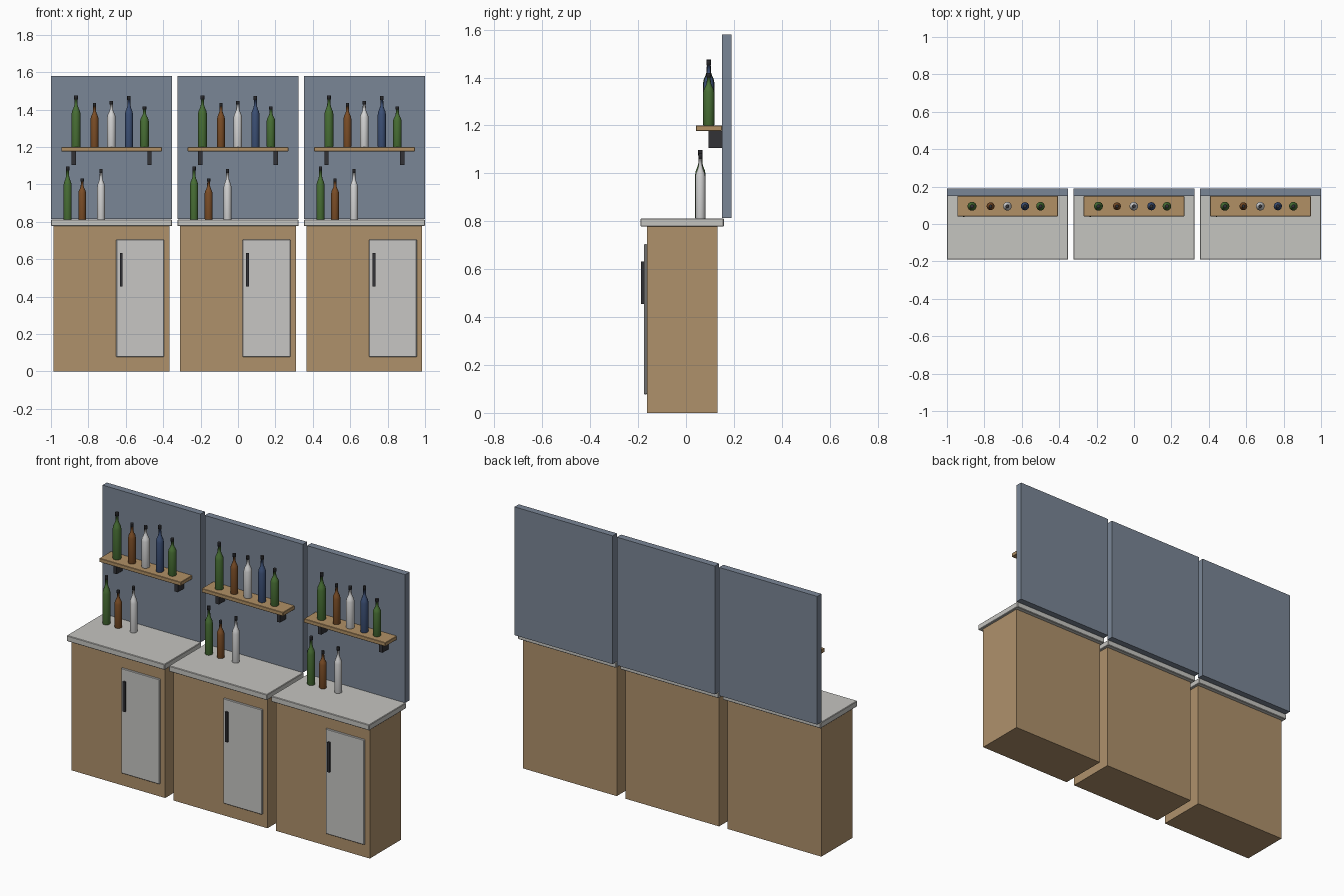
import bpy
import bmesh
import math

cube = bpy.data.objects.get("Cube")
if cube:
    bpy.data.objects.remove(cube, do_unlink=True)


def material(name, r, g, b):
    mat = bpy.data.materials.new(name)
    mat.use_nodes = True
    mat.diffuse_color = (r, g, b, 1)
    mat.node_tree.nodes["Principled BSDF"].inputs["Base Color"].default_value = (r, g, b, 1)
    return mat


wood = material("cabinet wood", 0.43, 0.285, 0.148)
shelf_wood = material("shelf wood", 0.44, 0.28, 0.13)
stone = material("pale stone", 0.56, 0.555, 0.53)
door_grey = material("door grey", 0.57, 0.565, 0.55)
slate = material("slate blue", 0.195, 0.238, 0.305)
dark = material("dark metal", 0.032, 0.032, 0.037)
green = material("green glass", 0.065, 0.16, 0.035)
brown = material("brown glass", 0.2, 0.075, 0.02)
clear = material("clear glass", 0.66, 0.66, 0.66)
blue = material("blue glass", 0.045, 0.08, 0.18)


def add_object(name, bm, mats):
    mesh = bpy.data.meshes.new(name)
    bm.to_mesh(mesh)
    bm.free()
    for mat in mats:
        mesh.materials.append(mat)
    obj = bpy.data.objects.new(name, mesh)
    bpy.context.collection.objects.link(obj)
    return obj


def box(name, xs, ys, zs, mat, bevel=0.0):
    """Box spanning the given ranges on each axis."""
    bm = bmesh.new()
    bmesh.ops.create_cube(bm, size=1)
    for v in bm.verts:
        for axis, (low, high) in enumerate((xs, ys, zs)):
            v.co[axis] = high if v.co[axis] > 0 else low
    obj = add_object(name, bm, [mat])
    if bevel:
        mod = obj.modifiers.new("soft edges", "BEVEL")
        mod.width = bevel
        mod.segments = 1
    return obj


# Bottle outline as (share of radius, share of height)
OUTLINE = [(0.94, 0), (1, 0.015), (1, 0.64), (0.86, 0.7), (0.55, 0.76),
           (0.38, 0.81), (0.34, 0.92), (0.42, 0.92), (0.42, 1)]
SIDES = 16


def bottle(name, x, y, z, radius, height, glass):
    bm = bmesh.new()
    rings = []
    for r, h in OUTLINE:
        ring = []
        for i in range(SIDES):
            a = math.tau * i / SIDES
            ring.append(bm.verts.new((x + radius * r * math.cos(a),
                                      y + radius * r * math.sin(a), z + height * h)))
        rings.append(ring)
    for level, (low, high) in enumerate(zip(rings, rings[1:])):
        for i in range(SIDES):
            j = (i + 1) % SIDES
            face = bm.faces.new((low[i], low[j], high[j], high[i]))
            face.smooth = True
            face.material_index = int(level >= 6)  # stopper
    bm.faces.new(rings[0][::-1])
    bm.faces.new(rings[-1]).material_index = 1
    for edge in bm.edges:
        if len(edge.link_faces) == 2 and edge.calc_face_angle() > 0.7:
            edge.smooth = False
    add_object(name, bm, [glass, dark])


# Bottles as (x, radius, height, glass)
SHELF_BOTTLES = [(-0.19, 0.024, 0.276, green), (-0.091, 0.021, 0.236, brown),
                 (-0.001, 0.023, 0.246, clear), (0.093, 0.022, 0.272, blue),
                 (0.176, 0.023, 0.218, green)]
COUNTER_BOTTLES = [(-0.235, 0.022, 0.285, green), (-0.157, 0.021, 0.22, brown),
                   (-0.056, 0.021, 0.27, clear)]

for side, cx in (("right", -0.676), ("middle", 0.0), ("left", 0.676)):
    def span(low, high):
        return cx + low, cx + high

    # Base unit
    box(side + "_cabinet", span(-0.311, 0.309), (-0.163, 0.132), (0, 0.778), wood)
    box(side + "_countertop", span(-0.324, 0.324), (-0.19, 0.158), (0.778, 0.812), stone, 0.003)
    box(side + "_door", span(0.025, 0.28), (-0.175, -0.163), (0.077, 0.705), door_grey, 0.003)
    box(side + "_handle", span(0.044, 0.059), (-0.187, -0.175), (0.455, 0.633), dark)

    # Back wall and shelf
    box(side + "_back_panel", span(-0.324, 0.324), (0.15, 0.19), (0.814, 1.58), slate)
    box(side + "_shelf", span(-0.269, 0.269), (0.041, 0.15), (1.177, 1.2), shelf_wood, 0.002)
    for end, bx in (("right", -0.202), ("left", 0.202)):
        box(f"{side}_{end}_bracket", span(bx - 0.011, bx + 0.011),
            (0.093, 0.15), (1.105, 1.177), dark)

    # Bottles
    for n, (x, r, h, glass) in enumerate(SHELF_BOTTLES, 1):
        bottle(f"{side}_shelf_bottle_{n}", cx + x, 0.095, 1.2, r, h, glass)
    for n, (x, r, h, glass) in enumerate(COUNTER_BOTTLES, 1):
        bottle(f"{side}_counter_bottle_{n}", cx + x, 0.06, 0.812, r, h, glass)
